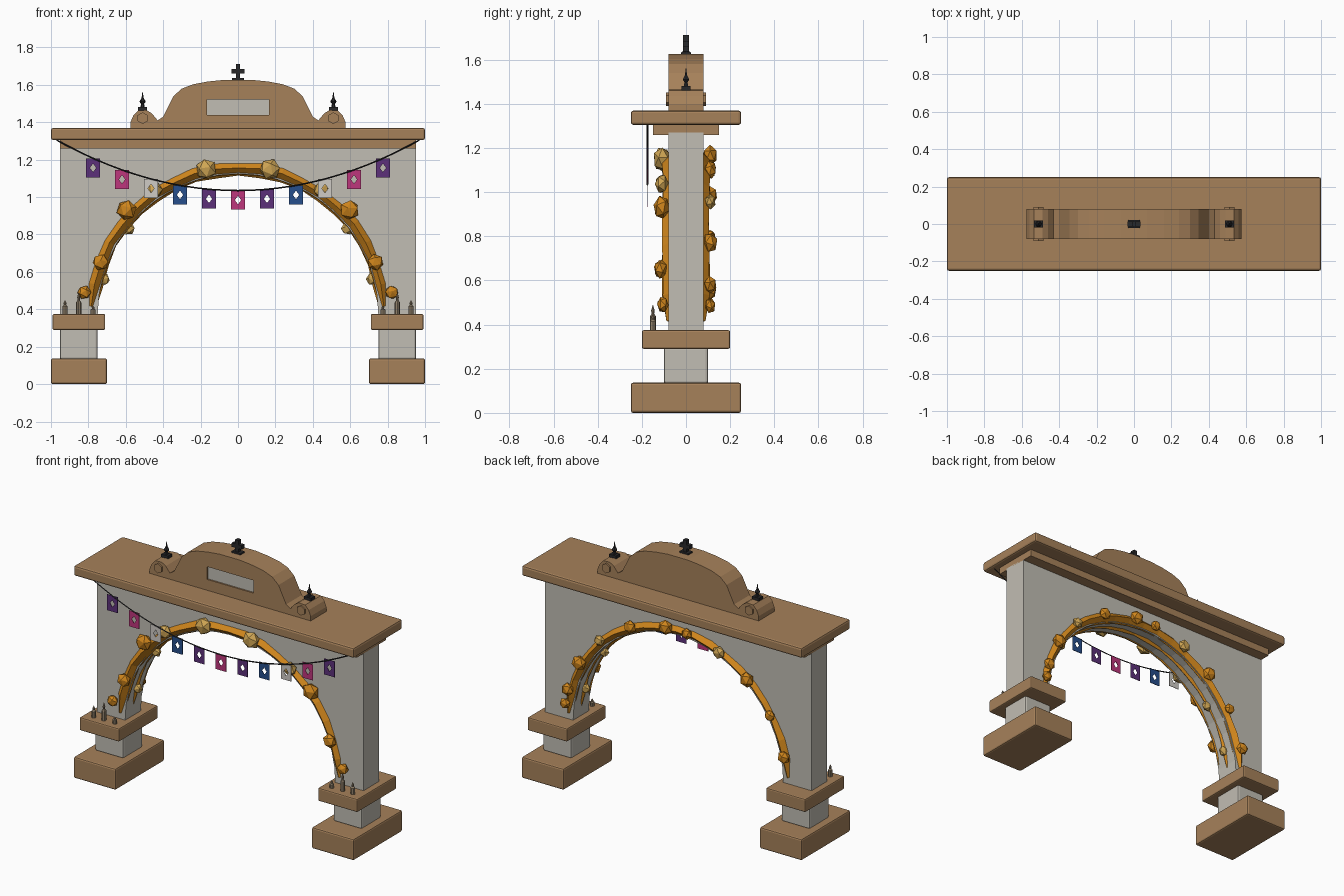
import bpy, bmesh, math, random
from mathutils import Vector, Matrix

random.seed(4)
if "Cube" in bpy.data.objects:
    bpy.data.objects.remove(bpy.data.objects["Cube"])


def material(name, r, g, b):
    lin = [((c / 255 + 0.055) / 1.055) ** 2.4 for c in (r, g, b)] + [1]
    m = bpy.data.materials.new(name)
    m.use_nodes = True
    m.diffuse_color = lin
    bsdf = m.node_tree.nodes["Principled BSDF"]
    bsdf.inputs["Base Color"].default_value = lin
    bsdf.inputs["Roughness"].default_value = 0.8
    return m


STONE = material("brown stone", 166, 129, 90)
WALL = material("pale plaster", 193, 189, 179)
ORANGE = material("marigold orange", 208, 134, 28)
GOLD = material("pale gold", 208, 166, 84)
IRON = material("black iron", 40, 40, 42)
PURPLE = material("purple paper", 92, 48, 122)
PINK = material("pink paper", 190, 54, 124)
WHITE = material("white paper", 208, 204, 198)
BLUE = material("blue paper", 38, 78, 140)
CANDLE = material("dull wax", 146, 130, 108)


def finish(bm, name, mat, bevel=0.0):
    bmesh.ops.recalc_face_normals(bm, faces=bm.faces)
    mesh = bpy.data.meshes.new(name)
    bm.to_mesh(mesh)
    bm.free()
    ob = bpy.data.objects.new(name, mesh)
    bpy.context.collection.objects.link(ob)
    mesh.materials.append(mat)
    if bevel:
        mod = ob.modifiers.new("bevel", "BEVEL")
        mod.width, mod.segments = bevel, 2
    return ob


def box(name, mat, x, y, z, bevel=0.0):
    """Box from (min, max) pairs."""
    bm = bmesh.new()
    size = Vector((x[1] - x[0], y[1] - y[0], z[1] - z[0]))
    mid = Vector((sum(x), sum(y), sum(z))) / 2
    bmesh.ops.create_cube(bm, size=1, matrix=Matrix.Translation(mid) @ Matrix.Diagonal(size).to_4x4())
    return finish(bm, name, mat, bevel)


def slab(name, mat, outline, depth):
    """Extrude an x-z outline through y from -depth to +depth."""
    bm = bmesh.new()
    face = bm.faces.new([bm.verts.new((x, -depth, z)) for x, z in outline])
    new = bmesh.ops.extrude_face_region(bm, geom=[face])["geom"]
    bmesh.ops.translate(bm, vec=(0, 2 * depth, 0), verts=[v for v in new if isinstance(v, bmesh.types.BMVert)])
    return finish(bm, name, mat)


def lathe(name, mat, at, profile, sides=6):
    """Stack rings of (radius, height) about a vertical axis."""
    bm = bmesh.new()
    rings = [[bm.verts.new(Vector(at) + Vector((r * math.cos(a), r * math.sin(a), h)))
              for a in (2 * math.pi * i / sides for i in range(sides))] for r, h in profile]
    skin(bm, rings)
    return finish(bm, name, mat)


def skin(bm, rings):
    n = len(rings[0])
    for a, b in zip(rings, rings[1:]):
        for i in range(n):
            bm.faces.new((a[i], a[(i + 1) % n], b[(i + 1) % n], b[i]))
    bm.faces.new(rings[0])
    bm.faces.new(rings[-1])


def sweep(name, mat, path, radii):
    """Four-sided tube along a path lying in an x-z plane."""
    bm = bmesh.new()
    rings = []
    for i, p in enumerate(path):
        t = (path[min(i + 1, len(path) - 1)] - path[max(i - 1, 0)]).normalized()
        side = Vector((t.z, 0, -t.x)) * radii[i]
        out = Vector((0, radii[i], 0))
        rings.append([bm.verts.new(p + d) for d in (side, out, -side, -out)])
    skin(bm, rings)
    return finish(bm, name, mat)


SPRING, RADIUS = 0.375, 0.75


def on_arch(degrees, r, y=0.0):
    a = math.radians(degrees)
    return Vector((r * math.cos(a), y, SPRING + r * math.sin(a)))


# Piers: plinth, shaft and capital, with a row of candles in front
for s, side in ((1, "left"), (-1, "right")):
    def span(a, b):
        return sorted((s * a, s * b))
    box(side + "_plinth", STONE, span(0.70, 1.0), (-0.25, 0.25), (0, 0.137), 0.01)
    box(side + "_shaft", WALL, span(0.75, 0.952), (-0.1, 0.1), (0.13, 0.30), 0.012)
    box(side + "_capital", STONE, span(0.71, 0.992), (-0.2, 0.2), (0.29, 0.375), 0.008)
    for x, h in ((0.775, 0.045), (0.852, 0.115), (0.925, 0.075)):
        lathe(side + "_candle", CANDLE, (s * x, -0.15, 0.374),
              ((0.014, 0), (0.014, h * 0.55), (0.006, h * 0.65), (0.008, h * 0.78), (0.001, h)), 8)

# Wall with the arched opening
arch = [on_arch(180 * i / 24, RADIUS) for i in range(25)]
slab("arch_wall", WALL, [(-0.952, SPRING), (-0.952, 1.27), (0.952, 1.27), (0.952, SPRING)]
     + [(p.x, p.z) for p in arch], 0.08)

# Cornice
box("cornice_moulding", STONE, (-0.952, 0.952), (-0.15, 0.15), (1.26, 1.31))
box("cornice_slab", STONE, (-1, 1), (-0.25, 0.25), (1.305, 1.37), 0.012)

# Curved pediment with a recessed panel
half = [(0.575, 1.365), (0.575, 1.40), (0.56, 1.435), (0.535, 1.462), (0.49, 1.465), (0.46, 1.447),
        (0.43, 1.41), (0.40, 1.43), (0.375, 1.48), (0.345, 1.54), (0.30, 1.58), (0.24, 1.603),
        (0.16, 1.618), (0.07, 1.627)]
pediment = slab("pediment", STONE, half + [(-x, z) for x, z in reversed(half)], 0.08)
cutter = box("panel_cutter", STONE, (-0.165, 0.165), (-0.2, -0.065), (1.44, 1.522))
cut = pediment.modifiers.new("recess", "BOOLEAN")
cut.object, cut.operation, cut.solver = cutter, "DIFFERENCE", "EXACT"
bpy.context.view_layer.objects.active = pediment
bpy.ops.object.modifier_apply(modifier=cut.name)
bpy.data.objects.remove(cutter)
box("pediment_panel", WALL, (-0.165, 0.165), (-0.07, -0.064), (1.44, 1.522))

# Scroll bosses and spiked finials at the pediment ends
for s in (1, -1):
    bm = bmesh.new()
    bmesh.ops.create_cone(bm, cap_ends=True, segments=6, radius1=0.031, radius2=0.031, depth=0.18,
                          matrix=Matrix.Translation((s * 0.51, 0, 1.422)) @ Matrix.Rotation(math.pi / 2, 4, "X"))
    finish(bm, "scroll_boss", STONE)
    box("finial_base", IRON, (s * 0.51 - 0.024, s * 0.51 + 0.024), (-0.02, 0.02), (1.462, 1.482))
    lathe("finial_spike", IRON, (s * 0.51, 0, 1.48),
          ((0.012, 0), (0.008, 0.018), (0.017, 0.03), (0.006, 0.05), (0.001, 0.082)))

# Cross on the crown
box("cross_base", IRON, (-0.032, 0.032), (-0.022, 0.022), (1.622, 1.637), 0.004)
box("cross_post", IRON, (-0.012, 0.012), (-0.014, 0.014), (1.63, 1.712))
box("cross_arm", IRON, (-0.036, 0.036), (-0.014, 0.014), (1.66, 1.685))

# Garlands along both arch edges and a thinner one showing through the soffit
steps = 20
for name, y, r, thick in (("front_garland", -0.07, 0.783, 0.037), ("back_garland", 0.07, 0.783, 0.037),
                          ("soffit_garland", 0.0, 0.775, 0.036)):
    path, radii = [], []
    for i in range(steps + 1):
        path.append(on_arch(3 + 174 * i / steps, r + random.uniform(-0.004, 0.004), y))
        radii.append(thick * (0.5 if i in (0, steps) else random.uniform(0.88, 1.08)))
    sweep(name, ORANGE, path, radii)


def blossom(name, mat, at, size):
    """Faceted flower clump with a random turn."""
    bm = bmesh.new()
    bmesh.ops.create_icosphere(bm, subdivisions=1, radius=size)
    turn = Matrix.Rotation(random.uniform(0, 6), 4, (random.random(), 1, random.random()))
    bmesh.ops.transform(bm, matrix=Matrix.Translation(at) @ Matrix.Diagonal((1, 0.7, 1, 1)) @ turn, verts=bm.verts)
    finish(bm, name, mat)


# Front and soffit clumps mirror left to right
for angle, r, y, size, mat in ((77.6, 0.793, -0.11, 0.057, GOLD), (56, 0.80, -0.11, 0.045, GOLD),
                               (43, 0.815, -0.11, 0.055, ORANGE), (20.6, 0.785, -0.115, 0.045, ORANGE),
                               (8, 0.83, -0.105, 0.038, ORANGE), (38, 0.742, 0, 0.035, GOLD),
                               (14.5, 0.742, 0, 0.035, GOLD)):
    for a in (angle, 180 - angle):
        blossom("soffit_blossom" if y == 0 else "front_blossom", mat, on_arch(a, r, y), size)

# Back clumps
for i, angle in enumerate((8, 15, 30, 47, 66, 85, 96, 113, 130, 148, 167)):
    blossom("back_blossom", GOLD if i % 4 == 3 else ORANGE, on_arch(angle, 0.795, 0.11), 0.036 + 0.006 * (i % 3))


# Bunting: sagging cord and paper flags with diamond holes
def cord(x):
    return 1.035 + 0.27 * (x / 0.97) ** 2


xs = [-0.97 + 1.94 * i / 28 for i in range(29)]
sweep("bunting_cord", IRON, [Vector((x, -0.175, cord(x))) for x in xs], [0.004] * len(xs))
papers = (PINK, PURPLE, BLUE, WHITE, PINK, PURPLE)
for k in range(-5, 6):
    x, w, h = k * 0.155, 0.037, 0.051
    z = cord(x) - h
    bm = bmesh.new()

    def vert(u, v):
        return bm.verts.new((x + u * w, -0.175, z + v * h))
    axes = ((1, 0), (0, 1), (-1, 0), (0, -1))
    mids = [vert(*a) for a in axes]
    hole = [vert(u * 0.45, v * 0.45) for u, v in axes]
    for i in range(4):
        j = (i + 1) % 4
        corner = vert(axes[i][0] + axes[j][0], axes[i][1] + axes[j][1])
        bm.faces.new((mids[i], corner, mids[j], hole[j], hole[i]))
    flag = finish(bm, "paper_flag", papers[abs(k)])
    flag.modifiers.new("paper", "SOLIDIFY").thickness = 0.003
